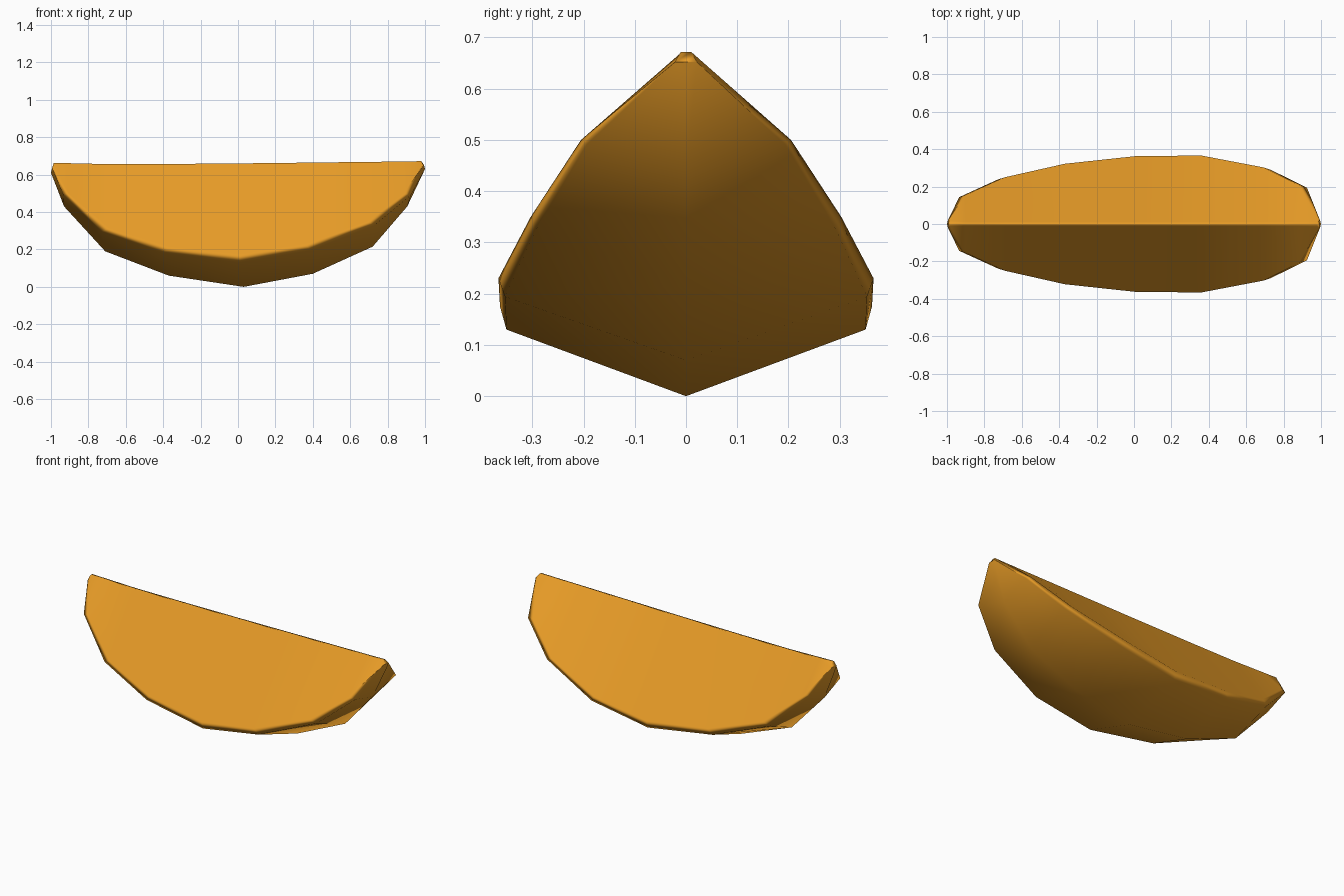
import bpy, bmesh, math

if "Cube" in bpy.data.objects:
    bpy.data.objects.remove(bpy.data.objects["Cube"])

# Colour
orange = bpy.data.materials.new("orange")
orange.diffuse_color = (0.8, 0.33, 0.02, 1)
orange.use_nodes = True
orange.node_tree.nodes["Principled BSDF"].inputs["Base Color"].default_value = orange.diffuse_color

# Stations along the wedge: keel x, keel z, flesh rim x, rim y, rim z, ridge x, ridge z
stations = [
    (-1.00, 0.61, -0.99, 0.022, 0.635, -0.985, 0.663),
    (-0.93, 0.43, -0.905, 0.152, 0.50, -0.90, 0.661),
    (-0.71, 0.19, -0.69, 0.25, 0.315, -0.69, 0.656),
    (-0.37, 0.06, -0.37, 0.322, 0.215, -0.37, 0.657),
    (0.03, 0.00, 0.01, 0.363, 0.175, 0.01, 0.660),
    (0.40, 0.07, 0.36, 0.366, 0.230, 0.36, 0.664),
    (0.72, 0.215, 0.69, 0.303, 0.350, 0.69, 0.668),
    (0.905, 0.43, 0.885, 0.205, 0.50, 0.88, 0.670),
    (1.00, 0.63, 0.99, 0.022, 0.652, 0.98, 0.672),
]


def section(bm, kx, kz, x, y, z, rx, rz):
    """Closed cross-section: keel, rind edge, flesh rim, ridge, mirrored in y."""
    # rind edge is the rim pushed outward, giving a narrow rounded corner
    r = math.hypot(x, z - 0.7)
    d = min(0.045, 0.2 * y)
    ex, ez, ey = x + d * x / r, z + d * (z - 0.7) / r, y - 0.28 * d
    ex = max(-1, min(1, ex))
    side = [(ex, ey, ez), (x, y, z), (rx, 0.01, rz)]
    pts = [(kx, 0, kz)] + side + [(a, -b, c) for a, b, c in reversed(side)]
    return [bm.verts.new(p) for p in pts]


# Fruit wedge: skin between sections, capped at both ends
bm = bmesh.new()
rings = [section(bm, *s) for s in stations]
for a, b in zip(rings, rings[1:]):
    for i in range(len(a)):
        j = (i + 1) % len(a)
        bm.faces.new((a[i], a[j], b[j], b[i]))
bm.faces.new(rings[0])
bm.faces.new(rings[-1])
bmesh.ops.recalc_face_normals(bm, faces=bm.faces)
for f in bm.faces:
    f.smooth = True

mesh = bpy.data.meshes.new("fruit_wedge")
bm.to_mesh(mesh)
bm.free()
mesh.materials.append(orange)
wedge = bpy.data.objects.new("fruit_wedge", mesh)
bpy.context.collection.objects.link(wedge)

# Keep the big cut faces even while the narrow corners shade softly
wn = wedge.modifiers.new("even_shading", 'WEIGHTED_NORMAL')
wn.weight = 80
